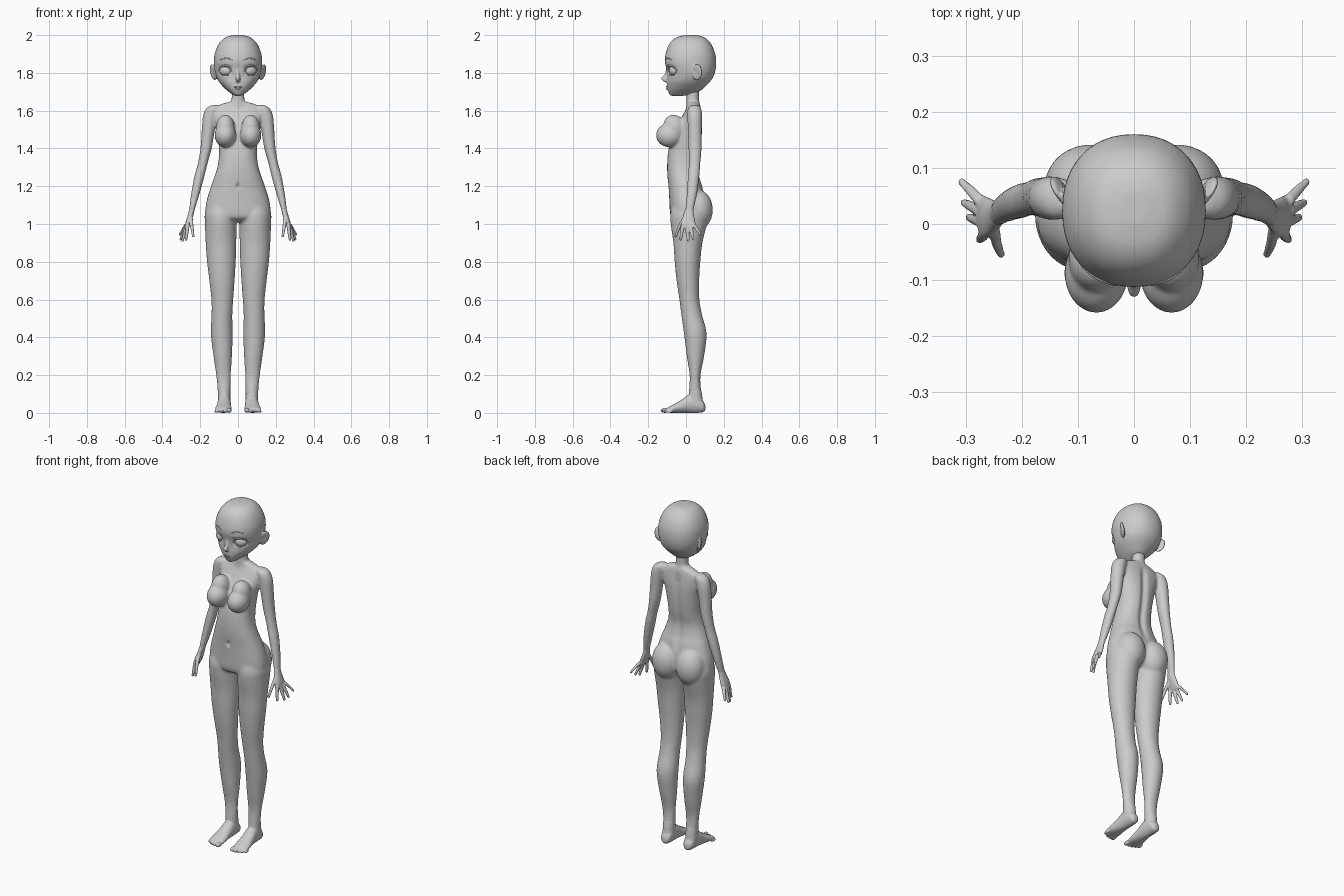
import bpy, bmesh, math
from math import cos, sin, pi, exp
from mathutils import Matrix, Vector, Euler
from mathutils.bvhtree import BVHTree


def catmull(pts, steps):
    out = []
    for i in range(len(pts) - 1):
        a, b, c, d = (pts[max(i - 1, 0)], pts[i], pts[i + 1], pts[min(i + 2, len(pts) - 1)])
        for k in range(steps):
            t = k / steps
            out.append([0.5 * (2 * q + (r - p) * t + (2 * p - 5 * q + 4 * r - s) * t * t
                               + (3 * q - p - 3 * r + s) * t ** 3) for p, q, r, s in zip(a, b, c, d)])
    return out + [list(pts[-1])]


def loft(bm, stations, side=1, axis='z', power=2.0, n=32, steps=4):
    """Closed tube through (x, y, z, radius_x, radius_other) stations."""
    rings = []
    for x, y, z, ra, rb in catmull(stations, steps):
        ring = []
        for i in range(n):
            c, s = cos(2 * pi * i / n), sin(2 * pi * i / n)
            u = math.copysign(abs(c) ** (2 / power), c) * max(ra, .001)
            v = math.copysign(abs(s) ** (2 / power), s) * max(rb, .001)
            p = (x + u, y + v, z) if axis == 'z' else (x + u, y, z + v)
            ring.append(bm.verts.new((p[0] * side, p[1], p[2])))
        rings.append(ring)
    for a, b in zip(rings, rings[1:]):
        for i in range(n):
            j = (i + 1) % n
            bm.faces.new((a[i], a[j], b[j], b[i]))
    bm.faces.new(rings[0])
    bm.faces.new(rings[-1])


def section(rows):
    """(z, half_width, front_y, back_y) rows to loft stations."""
    return [(0, (f + b) / 2, z, w, (b - f) / 2) for z, w, f, b in rows]


def ball(bm, loc, rad, side=1, rot=(0, 0, 0)):
    e = Euler((rot[0], rot[1] * side, rot[2] * side))
    m = Matrix.LocRotScale(Vector((loc[0] * side, loc[1], loc[2])), e, Vector(rad))
    bmesh.ops.create_uvsphere(bm, u_segments=32, v_segments=20, radius=1, matrix=m)


def finish(name, bm, voxel=None, smooth=0, shape=None):
    bmesh.ops.recalc_face_normals(bm, faces=bm.faces)
    me = bpy.data.meshes.new(name)
    bm.to_mesh(me)
    bm.free()
    ob = bpy.data.objects.new(name, me)
    bpy.context.collection.objects.link(ob)
    if voxel:
        r = ob.modifiers.new("fuse", 'REMESH')
        r.mode, r.voxel_size = 'VOXEL', voxel
        s = ob.modifiers.new("soften", 'SMOOTH')
        s.factor, s.iterations = 0.5, smooth
        dg = bpy.context.evaluated_depsgraph_get()
        me = bpy.data.meshes.new_from_object(ob.evaluated_get(dg))
        ob.modifiers.clear()
        ob.data = me
    if shape:
        for v in me.vertices:
            shape(v.co)
    for p in me.polygons:
        p.use_smooth = True
    return ob


# torso, legs and arms fused into one body
bm = bmesh.new()
loft(bm, section([(1.648, .04, .005, .07), (1.632, .095, .008, .075), (1.60, .13, -.005, .08),
                  (1.55, .125, -.032, .086), (1.50, .113, -.06, .087), (1.45, .106, -.08, .085),
                  (1.38, .10, -.095, .078), (1.31, .107, -.1, .066), (1.25, .125, -.098, .072),
                  (1.20, .143, -.093, .087), (1.12, .167, -.088, .1), (1.06, .172, -.085, .1),
                  (1.03, .15, -.075, .085), (1.01, .08, -.04, .05)]), power=2.3)
loft(bm, [(0, .035, 1.60, .05, .036), (0, .036, 1.64, .038, .034),
          (0, .036, 1.67, .034, .033), (0, .036, 1.73, .034, .034)])
for s in (-1, 1):
    loft(bm, [(.085, .02, 1.14, .065, .08), (.089, .018, 1.06, .086, .1), (.091, .015, 1.0, .084, .096),
              (.09, .01, .9, .081, .077), (.088, .008, .8, .076, .068), (.085, .01, .7, .067, .06),
              (.083, .018, .6, .058, .053), (.085, .03, .52, .055, .055), (.086, .049, .42, .058, .06),
              (.081, .05, .3, .049, .046), (.077, .048, .2, .039, .029), (.074, .048, .12, .034, .032),
              (.074, .054, .05, .034, .04)], s)
    loft(bm, [(.118, .045, 1.63, .02, .02), (.133, .045, 1.612, .036, .036), (.147, .046, 1.57, .039, .039),
              (.157, .047, 1.5, .035, .037), (.169, .048, 1.4, .030, .035), (.187, .045, 1.32, .026, .031),
              (.205, .04, 1.25, .027, .031), (.228, .03, 1.15, .022, .027), (.244, .018, 1.075, .015, .023),
              (.248, .016, 1.055, .015, .023)], s)
    ball(bm, (.067, -.088, 1.47), (.057, .071, .064), s)
    ball(bm, (.067, -.06, 1.51), (.05, .06, .07), s, (.35, 0, 0))
    ball(bm, (.078, .065, 1.075), (.082, .077, .105), s)


def body_shape(co):
    # spine groove and navel
    if co.y > .02 and 1.15 < co.z < 1.62:
        fade = min(1, (co.z - 1.15) / .08, (1.62 - co.z) / .06)
        co.y -= .012 * fade * exp(-(co.x / .018) ** 2)
    if co.y < -.05:
        co.y += .012 * exp(-(co.x / .009) ** 2 - ((co.z - 1.2) / .014) ** 2)


finish("body", bm, .006, 12, body_shape)

# hands with spread fingers
fingers = [((.25, -.004, 1.04), (.245, -.033, .99), (.237, -.054, .937)),
           ((.266, -.016, .998), (.270, -.022, .96), (.275, -.028, .918)),
           ((.272, .004, .99), (.283, .008, .95), (.294, .012, .912)),
           ((.275, .024, .992), (.289, .031, .955), (.303, .038, .92)),
           ((.273, .040, 1.0), (.290, .058, .972), (.307, .075, .945))]
for s, label in ((-1, "left"), (1, "right")):
    bm = bmesh.new()
    loft(bm, [(.242, .018, 1.085, .014, .021), (.25, .014, 1.05, .015, .028),
              (.262, .012, 1.015, .014, .036), (.27, .014, .99, .011, .037), (.273, .016, .978, .006, .03)], s)
    for a, b, c in fingers:
        loft(bm, [(*a, .0105, .0105), (*b, .0095, .0095), (*c, .007, .007)], s, n=16)
        ball(bm, c, (.007, .007, .007), s)
    finish(label + "_hand", bm, .0035, 4)

    # foot with five toes
    bm = bmesh.new()
    loft(bm, [(.073, .102, .028, .012, .014), (.073, .09, .034, .027, .03), (.073, .06, .05, .033, .05),
              (.073, .02, .05, .035, .05), (.075, -.02, .036, .038, .036), (.077, -.06, .024, .043, .024),
              (.078, -.092, .016, .043, .015), (.078, -.105, .013, .038, .009)], s, 'y')
    loft(bm, [(.074, .048, .13, .033, .031), (.074, .05, .09, .033, .036), (.074, .05, .04, .03, .04)], s)
    for i in range(5):
        r = .013 if i == 0 else .0095 - .0005 * i
        ball(bm, (.047 + .0165 * i + (.004 if i else 0), -.112 + .0015 * i * i, r),
             (r, .023 - .001 * i, r), s)
    finish(label + "_foot", bm, .0035, 4)

# head with nose and ears
bm = bmesh.new()
loft(bm, section([(2.0, .02, .0, .06), (1.992, .058, -.04, .088), (1.975, .084, -.07, .115),
                  (1.945, .107, -.093, .138), (1.90, .124, -.108, .155), (1.86, .128, -.112, .16),
                  (1.82, .125, -.104, .157), (1.78, .115, -.099, .145), (1.75, .099, -.101, .124),
                  (1.72, .072, -.099, .094), (1.70, .049, -.094, .068), (1.684, .026, -.086, .02),
                  (1.678, .01, -.075, -.02)]), power=2.2, n=48)
loft(bm, [(0, -.095, 1.83, .006, .008), (0, -.1, 1.795, .009, .013), (0, -.11, 1.77, .012, .022),
          (0, -.105, 1.755, .011, .013), (0, -.095, 1.748, .006, .006)], n=20)
for s in (-1, 1):
    ball(bm, (.131, .058, 1.803), (.010, .030, .044), s, (-.15, .2, -.5))


def head_shape(co):
    # eye sockets, ear hollows and mouth
    ax = abs(co.x)
    if co.y < -.02:
        co.y += .012 * exp(-((ax - .068) / .032) ** 4 - ((co.z - 1.812) / .024) ** 4)
        co.y -= .005 * exp(-(co.x / .018) ** 2 - ((co.z - 1.722) / .012) ** 2)
    if ax > .128 and .03 < co.y < .085:
        co.x -= math.copysign(.006, co.x) * exp(-((co.y - .05) / .015) ** 2 - ((co.z - 1.805) / .026) ** 2)


head = finish("head", bm, .004, 5, head_shape)
tree = BVHTree.FromPolygons([v.co for v in head.data.vertices],
                            [tuple(p.vertices) for p in head.data.polygons])


def stroke(name, pts, radius):
    """Thin tapered tube laid on the face through (x, z) points."""
    cu = bpy.data.curves.new(name, 'CURVE')
    cu.dimensions, cu.bevel_depth, cu.bevel_resolution = '3D', radius, 3
    sp = cu.splines.new('POLY')
    path = catmull(pts, 5)
    sp.points.add(len(path) - 1)
    for i, (x, z) in enumerate(path):
        hit = tree.ray_cast(Vector((x, -1, z)), Vector((0, 1, 0)))[0]
        sp.points[i].co = (x, hit.y if hit else -.06, z, 1)
        sp.points[i].radius = .35 + .65 * sin(pi * i / (len(path) - 1))
    ob = bpy.data.objects.new(name, cu)
    bpy.context.collection.objects.link(ob)


# eyes, lashes, brows and lips
for s, label in ((-1, "left"), (1, "right")):
    bm = bmesh.new()
    ball(bm, (.067, -.068, 1.812), (.033, .020, .026), s, (0, 0, .45))
    finish(label + "_eye", bm)
    stroke(label + "_upper_lash", [(s * x, z) for x, z in
           ((.034, 1.808), (.046, 1.832), (.066, 1.84), (.088, 1.832), (.104, 1.812))], .005)
    stroke(label + "_lower_lid", [(s * x, z) for x, z in
           ((.044, 1.79), (.066, 1.785), (.09, 1.792))], .003)
    stroke(label + "_brow", [(s * x, z) for x, z in
           ((.03, 1.866), (.06, 1.879), (.095, 1.868))], .003)
stroke("upper_lip", [(-.022, 1.725), (0, 1.728), (.022, 1.725)], .004)
stroke("lower_lip", [(-.015, 1.717), (0, 1.715), (.015, 1.717)], .004)
